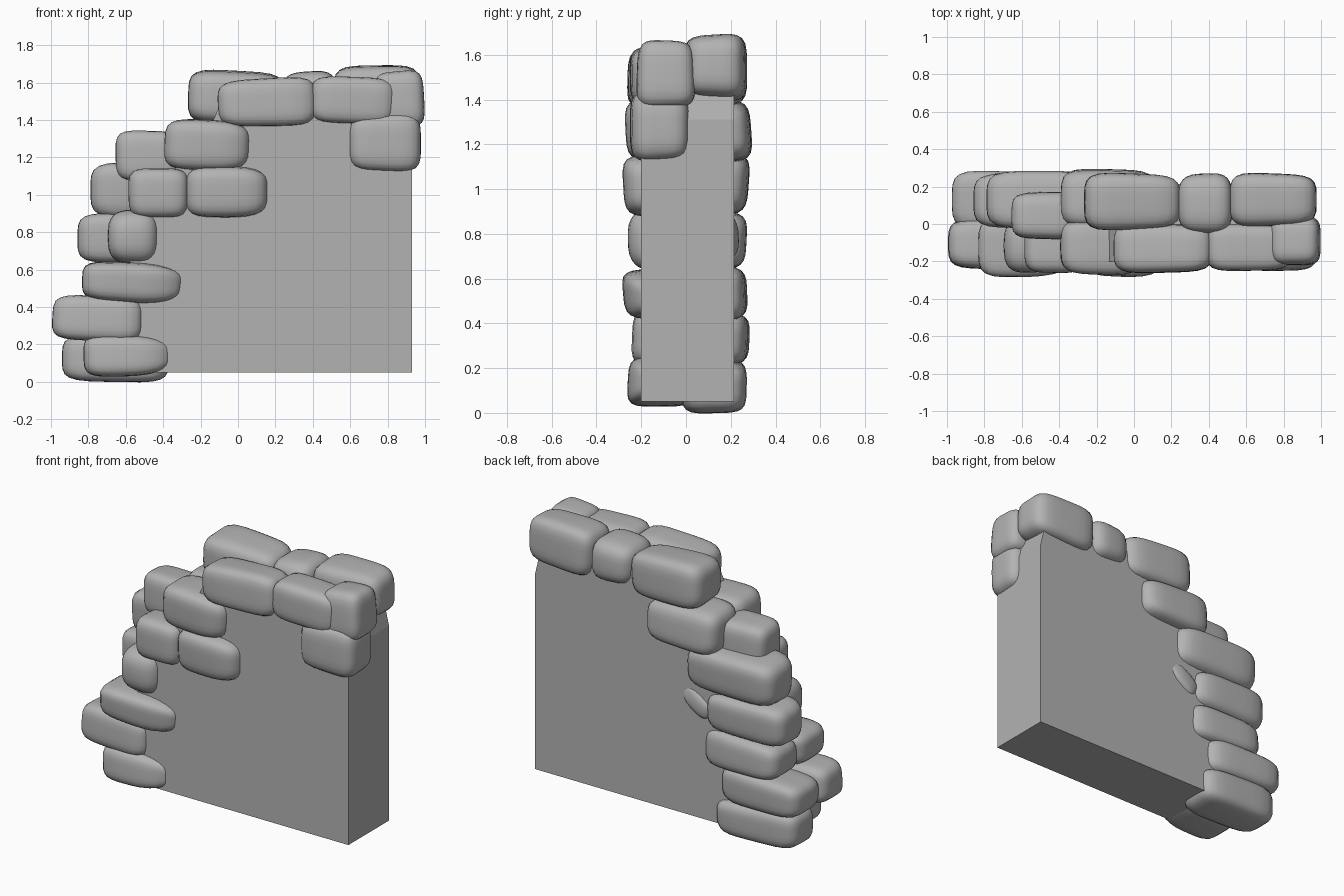
import bpy, bmesh, random
from math import radians
from mathutils import Vector, Matrix

random.seed(4)
if "Cube" in bpy.data.objects:
    bpy.data.objects.remove(bpy.data.objects["Cube"])

stone_grey = bpy.data.materials.new("stone_grey")
stone_grey.use_nodes = True
colour = (0.45, 0.45, 0.45, 1)
stone_grey.diffuse_color = colour
stone_grey.node_tree.nodes["Principled BSDF"].inputs["Base Color"].default_value = colour


def finish(bm, name, smooth):
    bmesh.ops.recalc_face_normals(bm, faces=bm.faces)
    mesh = bpy.data.meshes.new(name)
    for f in bm.faces:
        f.smooth = smooth
    bm.to_mesh(mesh)
    bm.free()
    mesh.materials.append(stone_grey)
    obj = bpy.data.objects.new(name, mesh)
    bpy.context.collection.objects.link(obj)
    return obj


def stone(name, x0, x1, z0, z1, y0, y1, taper=0.0, tilt=0.0, power=4.5):
    """Rounded block; taper narrows the +x end, tilt turns it about y."""
    bm = bmesh.new()
    bmesh.ops.create_cube(bm, size=2)
    bmesh.ops.subdivide_edges(bm, edges=bm.edges[:], cuts=7, use_grid_fill=True)
    half = Vector((x1 - x0, y1 - y0, z1 - z0)) / 2
    mid = Vector((x0 + x1, y0 + y1, z0 + z1)) / 2
    skew = [random.uniform(-0.07, 0.07) for _ in range(6)]
    turn = Matrix.Rotation(radians(tilt), 3, "Y")
    for v in bm.verts:
        p = v.co
        p = p / sum(abs(c) ** power for c in p) ** (1 / power)
        # uneven, hand-cut sides that stay within the block
        x = p.x * (1 - abs(skew[0]) * (1 + p.z * skew[1] * 9) / 2)
        y = p.y * (1 + skew[2] * p.x + skew[3] * p.z)
        z = p.z * (1 + skew[4] * p.x + skew[5] * p.y)
        narrow = 1 - taper * max(0, p.x) ** 2
        v.co = mid + turn @ Vector((x * half.x, y * half.y * narrow, z * half.z * narrow))
    finish(bm, name, True)


# Flat core of the wall, with a stepped left edge hidden in the stones
outline = [(-0.52, 0.05), (0.93, 0.05), (0.93, 1.31), (0.88, 1.52), (-0.08, 1.52),
           (-0.14, 1.38), (-0.28, 1.25), (-0.4, 1.0), (-0.55, 0.8), (-0.62, 0.4)]
bm = bmesh.new()
face = bm.faces.new([bm.verts.new((x, -0.2, z)) for x, z in outline])
extruded = bmesh.ops.extrude_face_region(bm, geom=[face])["geom"]
bmesh.ops.translate(bm, vec=(0, 0.415, 0),
                    verts=[e for e in extruded if isinstance(e, bmesh.types.BMVert)])
finish(bm, "wall_core", False)

# Stones along the front edge, bottom to top
F = (-0.26, 0.03)
stone("front_stone_base", -0.83, -0.35, 0.03, 0.25, *F, taper=0.3)
stone("front_stone_second", -1.0, -0.5, 0.22, 0.46, -0.24, 0.03, tilt=2)
stone("front_stone_third", -0.84, -0.29, 0.42, 0.64, -0.28, 0.03, taper=0.3, tilt=3)
stone("front_stone_fourth", -0.7, -0.42, 0.63, 0.92, -0.26, 0.03, power=3)
stone("front_stone_fifth_left", -0.59, -0.26, 0.88, 1.14, *F)
stone("front_stone_fifth_right", -0.28, 0.16, 0.88, 1.15, -0.28, 0.03, taper=0.15)
stone("front_stone_sixth", -0.4, 0.07, 1.13, 1.4, -0.27, 0.03, taper=0.15, tilt=2)
stone("front_stone_top_left", -0.11, 0.42, 1.37, 1.62, -0.26, 0.0, tilt=-2)
stone("front_stone_top_right", 0.38, 0.85, 1.38, 1.63, -0.25, 0.0, tilt=2)
stone("corner_stone_top", 0.73, 1.0, 1.36, 1.66, -0.22, 0.04, tilt=-4)
stone("corner_stone_lower", 0.59, 0.98, 1.13, 1.43, -0.25, 0.02)

# Stones along the back edge, bottom to top
B = (-0.02, 0.27)
stone("back_stone_base", -0.95, -0.36, 0.0, 0.24, *B, tilt=2)
stone("back_stone_second", -0.98, -0.4, 0.22, 0.44, -0.02, 0.28)
stone("back_stone_third", -0.82, -0.28, 0.42, 0.65, *B)
stone("back_stone_fourth", -0.86, -0.3, 0.64, 0.9, *B)
stone("back_stone_fifth", -0.79, -0.16, 0.88, 1.17, -0.02, 0.28)
stone("back_stone_sixth_left", -0.66, -0.3, 1.08, 1.34, -0.08, 0.17)
stone("back_stone_sixth_right", -0.4, 0.13, 1.12, 1.4, -0.02, 0.29)
stone("back_stone_top_left", -0.27, 0.25, 1.38, 1.66, -0.03, 0.27, tilt=2)
stone("back_stone_top_middle", 0.23, 0.53, 1.4, 1.66, -0.05, 0.27, power=3.5)
stone("back_stone_top_right", 0.51, 0.98, 1.4, 1.69, -0.01, 0.27, tilt=-2)
stone("back_stone_chip", -0.36, -0.06, 0.73, 0.87, 0.1, 0.235, taper=0.7, tilt=-35, power=3)
